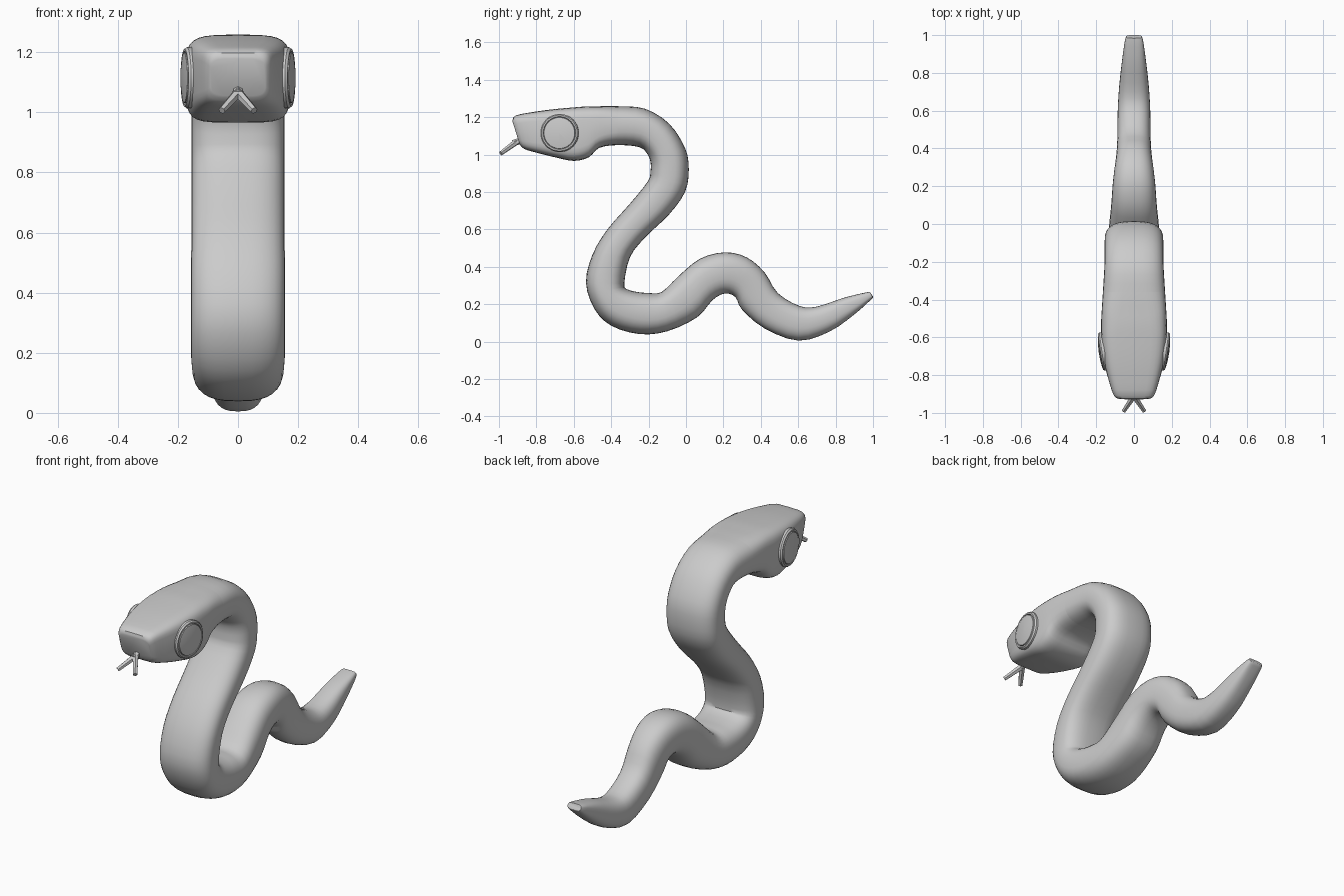
import bpy, bmesh, math
from mathutils import Vector, Matrix

cube = bpy.data.objects.get("Cube")
if cube:
    bpy.data.objects.remove(cube)

# One plain grey for everything
grey = bpy.data.materials.new("plain grey")
grey.use_nodes = True
colour = (0.6, 0.6, 0.6, 1)
grey.diffuse_color = colour
grey.node_tree.nodes["Principled BSDF"].inputs["Base Color"].default_value = colour


def add_object(name, bm, angle=35):
    bmesh.ops.recalc_face_normals(bm, faces=bm.faces)
    mesh = bpy.data.meshes.new(name)
    bm.to_mesh(mesh)
    bm.free()
    mesh.materials.append(grey)
    obj = bpy.data.objects.new(name, mesh)
    bpy.context.collection.objects.link(obj)
    bpy.ops.object.select_all(action='DESELECT')
    obj.select_set(True)
    bpy.context.view_layer.objects.active = obj
    bpy.ops.object.shade_smooth_by_angle(angle=math.radians(angle))
    return obj


def smooth_path(keys, steps):
    """Catmull-Rom samples through the key sections."""
    pts = [Vector(k) for k in keys]
    out = []
    for i in range(len(pts) - 1):
        a, b, c, d = (pts[min(max(j, 0), len(pts) - 1)] for j in range(i - 1, i + 3))
        for s in range(steps):
            t = s / steps
            out.append(b + (c - a) * (t / 2) + (a * 2 - b * 5 + c * 4 - d) * (t * t / 2)
                       + (b * 3 - a - c * 3 + d) * (t ** 3 / 2))
    return out + [pts[-1]]


def section(key, sides=32):
    """Rounded-box ring spanning a back point and a belly point."""
    ya, za, yb, zb, width, power = key
    back, belly = Vector((0, ya, za)), Vector((0, yb, zb))
    mid, half = (back + belly) / 2, (back - belly) / 2
    ring = []
    for i in range(sides):
        ang = math.tau * i / sides
        c, s = (math.copysign(abs(v) ** (2 / power), v) for v in (math.cos(ang), math.sin(ang)))
        ring.append(mid + half * s + Vector((width * c, 0, 0)))
    return ring


def skin(name, keys, cap_first=False, cap_last=False):
    bm = bmesh.new()
    rings = [[bm.verts.new(p) for p in section(k)] for k in keys]
    for r, q in zip(rings, rings[1:]):
        for i in range(len(r)):
            j = (i + 1) % len(r)
            bm.faces.new((r[i], r[j], q[j], q[i]))
    if cap_first:
        bm.faces.new(rings[0])
    if cap_last:
        bm.faces.new(rings[-1])
    return add_object(name, bm)


# Sections: back y, back z, belly y, belly z, half width, squareness
head_keys = [
    (-.928, 1.178, -.89, 1.055, .092, 5),
    (-.91, 1.209, -.865, 1.03, .112, 5),
    (-.8, 1.23, -.8, 1.01, .142, 5),
    (-.7, 1.243, -.7, .985, .163, 5),
    (-.6, 1.252, -.6, .966, .173, 5),
    (-.53, 1.257, -.52, .985, .174, 4.5),
    (-.46, 1.258, -.465, 1.035, .171, 4),
    (-.36, 1.258, -.37, 1.05, .165, 3),
]
body_keys = [
    (-.22, 1.245, -.25, 1.04, .157, 2.7),
    (-.09, 1.165, -.205, 1.0, .155, 2.7),
    (-.005, 1.035, -.19, .96, .155, 2.7),
    (.015, .92, -.19, .91, .155, 2.7),
    (-.005, .8, -.205, .855, .155, 2.7),
    (-.09, .68, -.3, .737, .155, 2.7),
    (-.22, .555, -.42, .6, .155, 2.7),
    (-.3, .45, -.5, .465, .157, 2.7),
    (-.33, .31, -.535, .315, .157, 2.7),
    (-.315, .28, -.49, .175, .157, 2.7),
    (-.26, .265, -.4, .085, .155, 2.7),
    (-.2, .26, -.25, .04, .15, 2.7),
    (-.13, .265, -.1, .055, .143, 2.7),
    (-.04, .35, .06, .13, .13, 2.7),
    (.075, .443, .14, .22, .12, 2.6),
    (.207, .477, .207, .257, .113, 2.6),
    (.325, .45, .265, .237, .103, 2.6),
    (.42, .37, .3, .17, .094, 2.6),
    (.49, .26, .42, .07, .088, 2.6),
    (.607, .19, .6, .005, .086, 2.6),
    (.7, .187, .767, .053, .078, 2.6),
    (.85, .236, .9, .145, .062, 2.8),
    (.97, .264, .99, .225, .046, 3.2),
    (.985, .262, 1.0, .24, .035, 3),
]
STEPS = 3
samples = smooth_path(head_keys + body_keys, STEPS)
split = (len(head_keys) - 1) * STEPS
skin("head", samples[:split + 1], cap_first=True)
skin("body", samples[split:], cap_last=True)

# Eyes: a lathed rim with a slightly domed disc set in it
eye_profile = [(.1, -.05), (.102, .004), (.096, .012), (.088, .012), (.085, .006),
               (.083, .014), (.05, .019), (.001, .021)]
for side, name in ((1, "left_eye"), (-1, "right_eye")):
    bm = bmesh.new()
    verts = [bm.verts.new((r, 0, h)) for r, h in eye_profile]
    edges = [bm.edges.new(pair) for pair in zip(verts, verts[1:])]
    bmesh.ops.spin(bm, geom=verts + edges, axis=(0, 0, 1), cent=(0, 0, 0),
                   angle=math.tau, steps=32, use_duplicate=False)
    bmesh.ops.remove_doubles(bm, verts=bm.verts, dist=.0015)
    bm.transform(Matrix.Translation((side * .166, -.675, 1.115))
                 @ Matrix.Rotation(-side * math.radians(8), 4, 'Z')
                 @ Matrix.Rotation(side * math.pi / 2, 4, 'Y'))
    add_object(name, bm, 30)


# Forked tongue: six-sided rods
def rod(name, start, end, radius, tip):
    a, b = Vector(start), Vector(end)
    bm = bmesh.new()
    bmesh.ops.create_cone(bm, cap_ends=True, segments=6, radius1=radius, radius2=tip,
                          depth=(b - a).length)
    bm.transform(Matrix.Translation((a + b) / 2)
                 @ (b - a).to_track_quat('Z', 'Y').to_matrix().to_4x4())
    add_object(name, bm)


rod("tongue_stem", (0, -.84, 1.09), (0, -.925, 1.06), .016, .017)
for side, name in ((1, "left"), (-1, "right")):
    rod("tongue_fork_" + name, (0, -.91, 1.065), (side * .054, -.99, 1.006), .017, .012)
